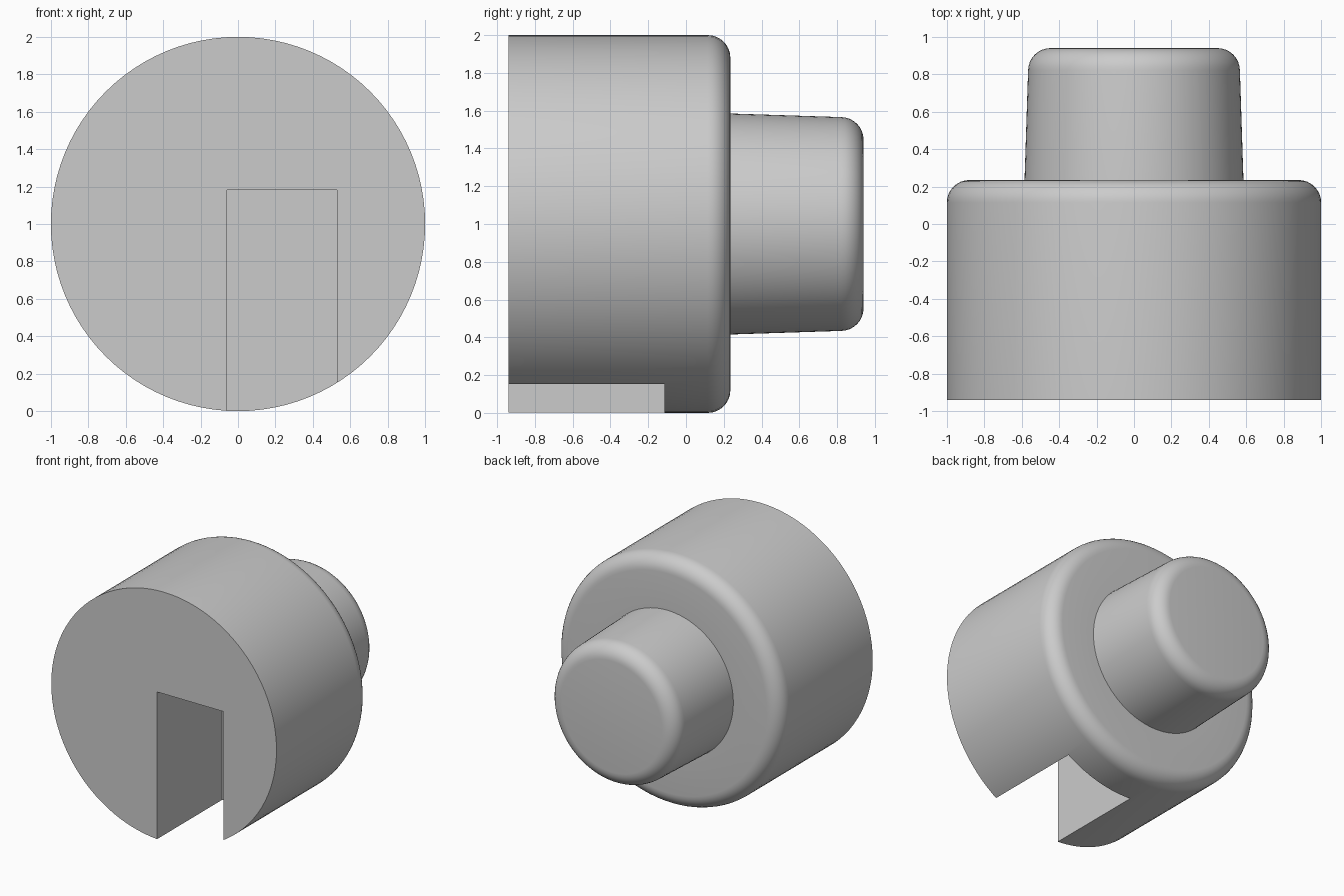
import bpy, bmesh, math

if "Cube" in bpy.data.objects:
    bpy.data.objects.remove(bpy.data.objects["Cube"])

SEGMENTS = 96
grey = bpy.data.materials.new("plain grey")
grey.diffuse_color = (0.6, 0.6, 0.6, 1)
grey.use_nodes = True
grey.node_tree.nodes["Principled BSDF"].inputs["Base Color"].default_value = grey.diffuse_color


def fillet(radius_at, y_end, r, steps=8):
    """Quarter-round edge ending on the plane y_end, as (y, radius) points."""
    return [(y_end - r + r * math.sin(a), radius_at - r + r * math.cos(a))
            for a in (math.pi / 2 * i / steps for i in range(steps + 1))]


def make_object(name, bm):
    bmesh.ops.recalc_face_normals(bm, faces=bm.faces)
    mesh = bpy.data.meshes.new(name)
    bm.to_mesh(mesh)
    bm.free()
    obj = bpy.data.objects.new(name, mesh)
    bpy.context.collection.objects.link(obj)
    mesh.materials.append(grey)
    return obj


# Stepped knob: wide drum and slightly tapered stem, turned around the y axis
profile = [(-0.94, 1.0)] + fillet(1.0, 0.235, 0.12)
profile += [(0.235, 0.585)] + fillet(0.566, 0.94, 0.12)
bm = bmesh.new()
rings = []
for y, r in profile:
    rings.append([bm.verts.new((r * math.cos(t), y, 1 + r * math.sin(t)))
                  for t in (2 * math.pi * i / SEGMENTS for i in range(SEGMENTS))])
for a, b in zip(rings, rings[1:]):
    for i in range(SEGMENTS):
        j = (i + 1) % SEGMENTS
        bm.faces.new((a[i], a[j], b[j], b[i]))
bm.faces.new(rings[0])
bm.faces.new(rings[-1])
knob = make_object("knob", bm)

# Rectangular slot, open at the front and underneath
bm = bmesh.new()
bmesh.ops.create_cube(bm, size=1)
lo, hi = (-0.06, -1.2, -0.3), (0.53, -0.115, 1.183)
for v in bm.verts:
    v.co = [hi[k] if v.co[k] > 0 else lo[k] for k in range(3)]
cutter = make_object("slot_cutter", bm)
cutter.hide_render = True

cut = knob.modifiers.new("slot", 'BOOLEAN')
cut.operation = 'DIFFERENCE'
cut.solver = 'EXACT'
cut.object = cutter
bpy.context.view_layer.objects.active = knob
knob.select_set(True)
bpy.ops.object.modifier_apply(modifier=cut.name)
bpy.data.objects.remove(cutter)

# Smooth round surfaces, crisp edges
bpy.ops.object.shade_smooth_by_angle(angle=math.radians(30))
